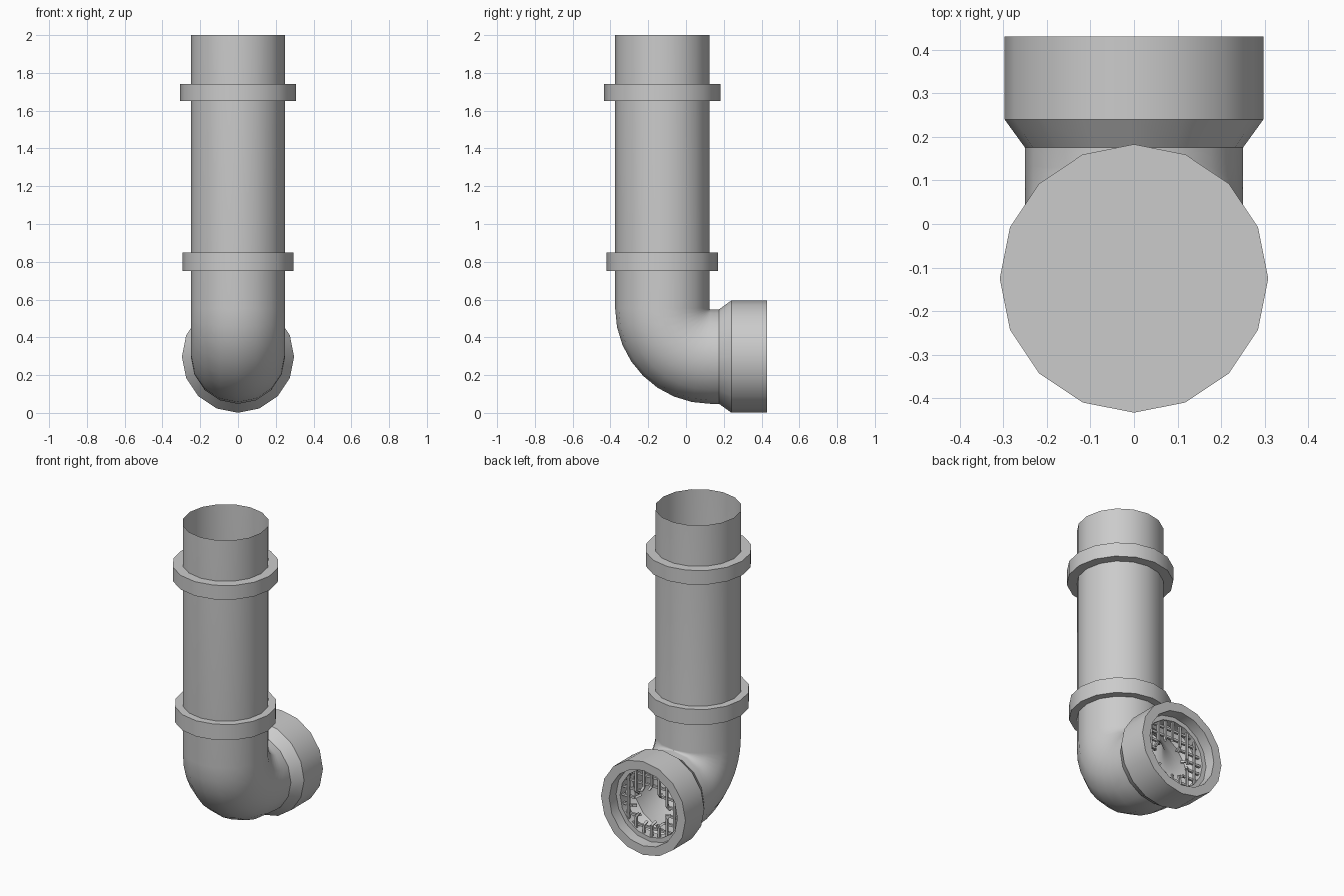
import bpy, bmesh, math, random
from mathutils import Vector

if "Cube" in bpy.data.objects:
    bpy.data.objects.remove(bpy.data.objects["Cube"])

random.seed(4)
SIDES = 16
PY, PZ = -0.125, 0.298      # axis of the upright and of the outlet
BEND = 0.255                # bend radius of the elbow


def finish(bm, name, smooth=True):
    bmesh.ops.recalc_face_normals(bm, faces=bm.faces)
    mesh = bpy.data.meshes.new(name)
    bm.to_mesh(mesh)
    bm.free()
    ob = bpy.data.objects.new(name, mesh)
    bpy.context.collection.objects.link(ob)
    if smooth:
        bpy.ops.object.select_all(action='DESELECT')
        ob.select_set(True)
        bpy.context.view_layer.objects.active = ob
        bpy.ops.object.shade_smooth_by_angle(angle=math.radians(30))
    return ob


def sweep(name, stations):
    """Tube through stations (y, z, tilt, radius); tilt 0 = upright, 90 = level."""
    bm = bmesh.new()
    rings = []
    for y, z, tilt, r in stations:
        n = Vector((0, math.cos(tilt), math.sin(tilt)))
        ring = []
        for i in range(SIDES):
            a = 2 * math.pi * i / SIDES
            p = Vector((0, y, z)) + r * (math.cos(a) * Vector((1, 0, 0)) + math.sin(a) * n)
            ring.append(bm.verts.new(p))
        rings.append(ring)
    for a, b in zip(rings, rings[1:]):
        for i in range(SIDES):
            j = (i + 1) % SIDES
            bm.faces.new((a[i], a[j], b[j], b[i]))
    return finish(bm, name)


def collar(name, z0, z1, r):
    bm = bmesh.new()
    bmesh.ops.create_cone(bm, cap_ends=True, segments=SIDES, radius1=r, radius2=r, depth=z1 - z0)
    # put a vertex on each axis direction
    bmesh.ops.translate(bm, verts=bm.verts, vec=(0, PY, (z0 + z1) / 2))
    return finish(bm, name)


def bar(bm, p, q, t=0.007):
    """Square rod from p to q."""
    p, q = Vector(p), Vector(q)
    d = (q - p).normalized()
    s = d.cross(Vector((0, 1, 0))).normalized() * t
    u = s.cross(d).normalized() * t
    ends = [[bm.verts.new(c + s * a + u * b) for a, b in ((-1, -1), (1, -1), (1, 1), (-1, 1))]
            for c in (p, q)]
    bm.faces.new(ends[0])
    bm.faces.new(ends[1])
    for i in range(4):
        j = (i + 1) % 4
        bm.faces.new((ends[0][i], ends[0][j], ends[1][j], ends[1][i]))


# upright pipe, elbow and flared outlet with an inner lip
level = math.pi / 2
cy, cz = PY + BEND, PZ + BEND
stations = [(PY, 2.0, 0, 0.25)]
for k in range(9):
    t = level * k / 8
    stations.append((cy - BEND * math.cos(t), cz - BEND * math.sin(t), t, 0.25))
for y, r in ((0.175, 0.25), (0.24, 0.297), (0.43, 0.297), (0.43, 0.24), (0.36, 0.24),
             (0.36, 0.212), (0.30, 0.212)):
    stations.append((y, PZ, level, r))
sweep("pipe", stations)

# collars, closed across the pipe
collar("lower_collar", 0.75, 0.85, 0.295)
collar("upper_collar", 1.65, 1.74, 0.308)

# broken grate across the outlet
bm = bmesh.new()
HOLE, GY, GR = 0.125, 0.345, 0.214
for axis in (0, 1):
    hole_u, hole_v = ((0.01, -0.03), (-0.03, 0.01))[axis]

    def at(u, v, y):
        return (u, y, PZ + v) if axis == 0 else (v, y, PZ + u)

    for n in range(-3, 4):
        u = n * 0.054
        y = GY - 0.008 * axis
        h = math.sqrt(GR ** 2 - u ** 2)
        d = abs(u - hole_u)
        if d >= HOLE:
            bar(bm, at(u, -h, y), at(u, h, y))
            continue
        for side in (-1, 1):
            gap = math.sqrt(HOLE ** 2 - d ** 2) * random.uniform(0.85, 1.1)
            v = hole_v + side * gap
            if (h - side * v) < 0.01:
                continue
            bar(bm, at(u, side * h, y), at(u, v, y))
            # bent tip at the break
            bar(bm, at(u, v, y), at(u + random.uniform(-0.02, 0.02), v - side * 0.022,
                                    y + random.uniform(-0.035, 0.02)))
finish(bm, "broken_grate", smooth=False)
